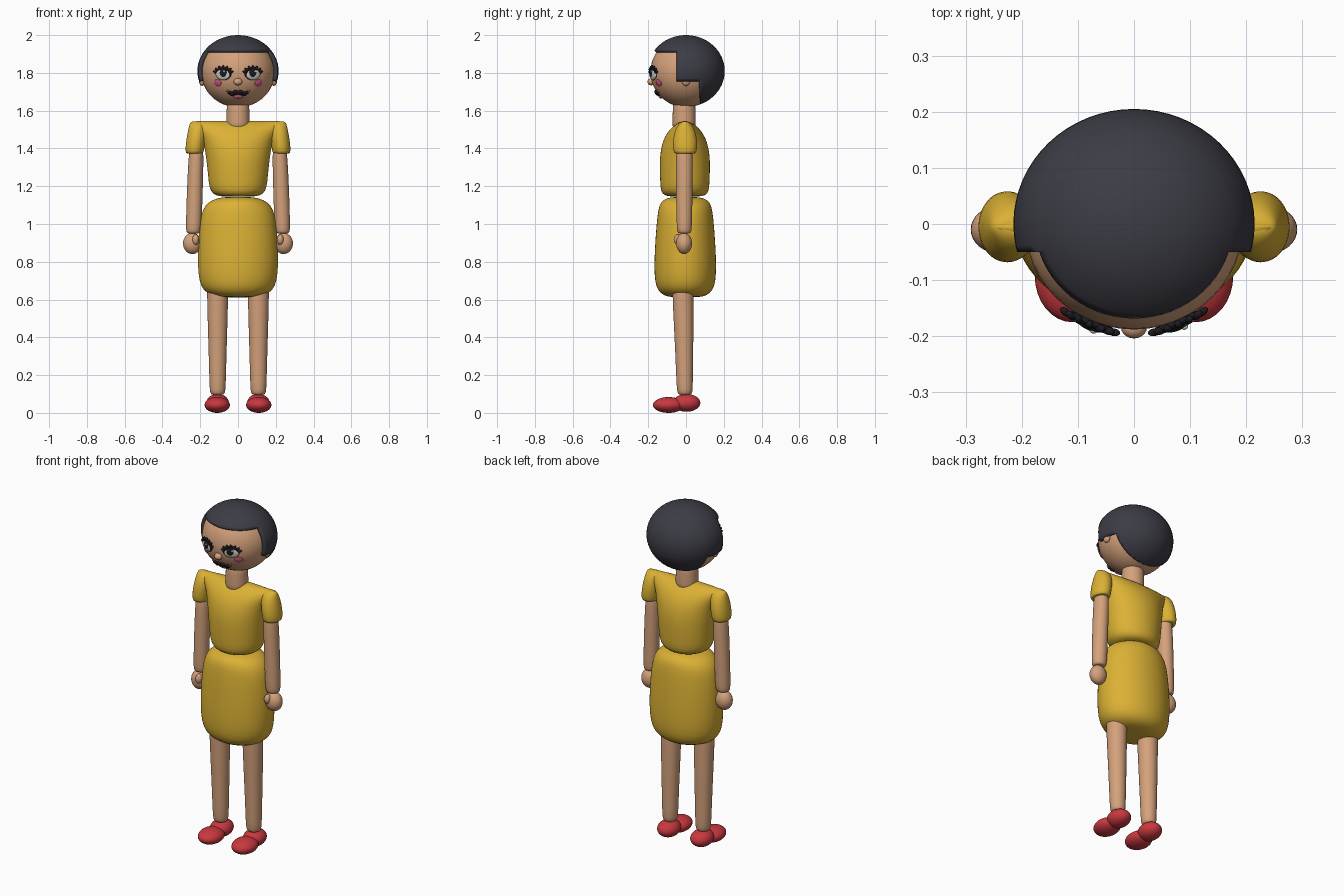
import bpy, bmesh, math
from mathutils import Vector, Matrix

if "Cube" in bpy.data.objects:
    bpy.data.objects.remove(bpy.data.objects["Cube"])


def material(name, rgb):
    m = bpy.data.materials.new(name)
    m.diffuse_color = (*rgb, 1)
    m.use_nodes = True
    m.node_tree.nodes["Principled BSDF"].inputs["Base Color"].default_value = m.diffuse_color
    return m


SKIN = material("skin", (0.66, 0.36, 0.20))
HAIR = material("charcoal hair", (0.045, 0.045, 0.06))
DRESS = material("mustard yellow", (0.71, 0.44, 0.035))
RED = material("shoe red", (0.58, 0.04, 0.05))
PINK = material("blush pink", (0.62, 0.10, 0.24))
WHITE = material("eye white", (0.62, 0.62, 0.55))
BLACK = material("black", (0.012, 0.012, 0.016))

HEAD_C = Vector((0, 0, 1.805))
HEAD_R = Vector((0.195, 0.188, 0.187))


def finish(name, bm, mat, subdiv=0):
    bmesh.ops.recalc_face_normals(bm, faces=bm.faces)
    for f in bm.faces:
        f.smooth = True
    me = bpy.data.meshes.new(name)
    bm.to_mesh(me)
    bm.free()
    me.materials.append(mat)
    ob = bpy.data.objects.new(name, me)
    bpy.context.collection.objects.link(ob)
    if subdiv:
        mod = ob.modifiers.new("smooth", 'SUBSURF')
        mod.levels = mod.render_levels = subdiv
    return ob


def ball(name, loc, radii, mat, rot=None, seg=32):
    bm = bmesh.new()
    bmesh.ops.create_uvsphere(bm, u_segments=seg, v_segments=seg // 2, radius=1)
    mtx = Matrix.Translation(loc)
    if rot:
        mtx = mtx @ rot.to_matrix().to_4x4()
    bm.transform(mtx @ Matrix.Diagonal((*radii, 1)))
    return finish(name, bm, mat)


def on_head(name, x, z, w, h, thick, mat, lift=0.0, tilt=0.0, seg=20):
    """Flattened ball lying tangent to the front of the head."""
    dx, dz = x / HEAD_R.x, (z - HEAD_C.z) / HEAD_R.z
    y = -HEAD_R.y * math.sqrt(1 - dx * dx - dz * dz)
    n = Vector((dx / HEAD_R.x, y / HEAD_R.y ** 2, dz / HEAD_R.z)).normalized()
    rot = n.to_track_quat('Z', 'Y') @ Matrix.Rotation(tilt, 3, 'Z').to_quaternion()
    return ball(name, Vector((x, y, z)) + n * lift, (w, h, thick), mat, rot, seg)


def loft(name, rings, mat, seg=32):
    """Rings of (z, centre x, centre y, radius x, radius y), capped at both ends."""
    bm = bmesh.new()
    loops = []
    for z, cx, cy, rx, ry in rings:
        loops.append([bm.verts.new((cx + rx * math.cos(2 * math.pi * i / seg),
                                    cy + ry * math.sin(2 * math.pi * i / seg), z))
                      for i in range(seg)])
    for a, b in zip(loops, loops[1:]):
        for i in range(seg):
            j = (i + 1) % seg
            bm.faces.new((a[i], a[j], b[j], b[i]))
    # fan caps
    for lp in (loops[0], loops[-1]):
        c = bm.verts.new(sum((v.co for v in lp), Vector()) / seg)
        for i in range(seg):
            bm.faces.new((lp[i], lp[(i + 1) % seg], c))
    return finish(name, bm, mat, 1)


# Head, neck and nose
ball("head", HEAD_C, HEAD_R, SKIN, seg=48)
loft("neck", [(1.5, 0, -0.01, .062, .062), (1.535, 0, -0.01, .062, .062),
              (1.6, 0, -0.01, .06, .06), (1.66, 0, -0.01, .06, .06)], SKIN)
ball("nose", (0, -0.184, 1.753), (.023, .02, .019), SKIN, seg=20)

# Hair cap: a shell cut to a fringe, sideburns and a nape
bm = bmesh.new()
bmesh.ops.create_uvsphere(bm, u_segments=64, v_segments=32, radius=1)
bm.transform(Matrix.Translation((0, 0, 1.81)) @ Matrix.Diagonal((.215, .205, .19, 1)))
FRINGE_Z, FRONT_Y, SIDE_Z, NAPE_Y = 1.918, -0.05, 1.755, 0.075
for co, no in (((0, 0, FRINGE_Z), (0, 0, 1)), ((0, FRONT_Y, 0), (0, 1, 0)),
               ((0, 0, SIDE_Z), (0, 0, 1)), ((0, NAPE_Y, 0), (0, 1, 0))):
    bmesh.ops.bisect_plane(bm, geom=bm.verts[:] + bm.edges[:] + bm.faces[:],
                           plane_co=co, plane_no=no)
cut = []
for f in bm.faces:
    c = f.calc_center_median()
    if (c.y < FRONT_Y and c.z < FRINGE_Z) or (c.y < NAPE_Y and c.z < SIDE_Z):
        cut.append(f)
bmesh.ops.delete(bm, geom=cut, context='FACES')
hair = finish("hair", bm, HAIR)
if sum(p.normal.dot(p.center - HEAD_C) for p in hair.data.polygons) < 0:
    hair.data.flip_normals()
mod = hair.modifiers.new("thickness", 'SOLIDIFY')
mod.thickness, mod.offset = 0.022, -1
bpy.context.view_layer.objects.active = hair
hair.select_set(True)
bpy.ops.object.shade_smooth_by_angle(angle=math.radians(40))

# Dress: bodice pinched to a straight shoulder ridge, and a rounded skirt
loft("bodice", [(z, 0, -0.006, rx, ry) for z, rx, ry in (
    (1.145, .08, .07), (1.15, .12, .112), (1.175, .148, .128), (1.22, .156, .131),
    (1.30, .163, .134), (1.37, .172, .132), (1.43, .182, .12), (1.48, .2, .098),
    (1.52, .235, .062), (1.54, .25, .03), (1.545, .25, .01))], DRESS)
loft("skirt", [(z, 0, -0.004, rx, ry) for z, rx, ry in (
    (.612, .08, .07), (.62, .14, .115), (.65, .187, .148), (.70, .207, .162),
    (.78, .214, .165), (.88, .213, .161), (.98, .206, .154), (1.05, .197, .147),
    (1.10, .175, .139), (1.13, .135, .118), (1.143, .08, .075))], DRESS)

for s, side in ((-1, "left"), (1, "right")):
    # Sleeve, arm and hand
    loft(side + "_sleeve", [(z, s * cx, -0.005, rx, ry) for z, cx, rx, ry in (
        (1.375, .23, .035, .045), (1.372, .23, .046, .058), (1.40, .229, .05, .064),
        (1.45, .222, .051, .064), (1.50, .215, .049, .052), (1.53, .212, .044, .034),
        (1.543, .212, .038, .015))], DRESS)
    loft(side + "_arm", [(z, s * cx, -0.009, rx, ry) for z, cx, rx, ry in (
        (.95, .236, .03, .03), (.957, .236, .039, .038), (1.0, .234, .042, .041),
        (1.2, .228, .042, .044), (1.35, .222, .04, .045), (1.42, .22, .035, .04))], SKIN)
    ball(side + "_hand", (s * .242, -0.01, .897), (.049, .042, .056), SKIN)
    ball(side + "_thumb", (s * .224, -0.043, .917), (.018, .022, .028), SKIN, seg=20)

    # Leg and two-part shoe
    loft(side + "_leg", [(z, s * .108, cy, r, r) for z, cy, r in (
        (.095, -.006, .03), (.105, -.006, .04), (.14, -.007, .043), (.3, -.009, .047),
        (.5, -.013, .053), (.63, -.016, .056), (.72, -.016, .056))], SKIN)
    ball(side + "_shoe_heel", (s * .108, .003, .053), (.06, .073, .047), RED)
    ball(side + "_shoe_toe", (s * .11, -.092, .042), (.067, .083, .042), RED)

    # Ear and cheek
    ball(side + "_ear", (s * .19, 0.0, 1.755), (.016, .022, .024), SKIN, seg=20)
    on_head(side + "_cheek", s * .108, 1.747, .024, .019, .006, PINK)

    # Eye: dark rim, white, pupil and highlight, with a heavy upper lid
    ex, ez = s * .076, 1.797
    on_head(side + "_eye_rim", ex, ez, .046, .036, .011, BLACK, .002)
    on_head(side + "_eye_white", ex + s * .002, ez - .004, .042, .031, .011, WHITE, .004)
    on_head(side + "_pupil", ex - s * .002, ez + .002, .024, .024, .008, BLACK, .009)
    on_head(side + "_eye_glint", ex + .008, ez + .010, .006, .006, .004, WHITE, .016, seg=12)
    for i in range(7):
        a = math.radians(15 + 25 * i)
        on_head(f"{side}_lash_{i}", ex + .042 * math.cos(a), ez + .03 * math.sin(a),
                .013, .007, .007, BLACK, .008, a, 12)

    # Moustache half: lumps shrinking outward
    for i, (mx, mz, r) in enumerate(((.012, 1.698, .015), (.03, 1.692, .014),
                                     (.045, 1.698, .009))):
        on_head(f"{side}_moustache_{i}", s * mx, mz, r * 1.1, r, .009, BLACK, .004, seg=16)
    on_head(side + "_mouth_corner", s * .055, 1.705, .008, .007, .005, PINK, .002, seg=12)

# Lips
on_head("lips", 0, 1.675, .026, .012, .007, PINK, .002)
